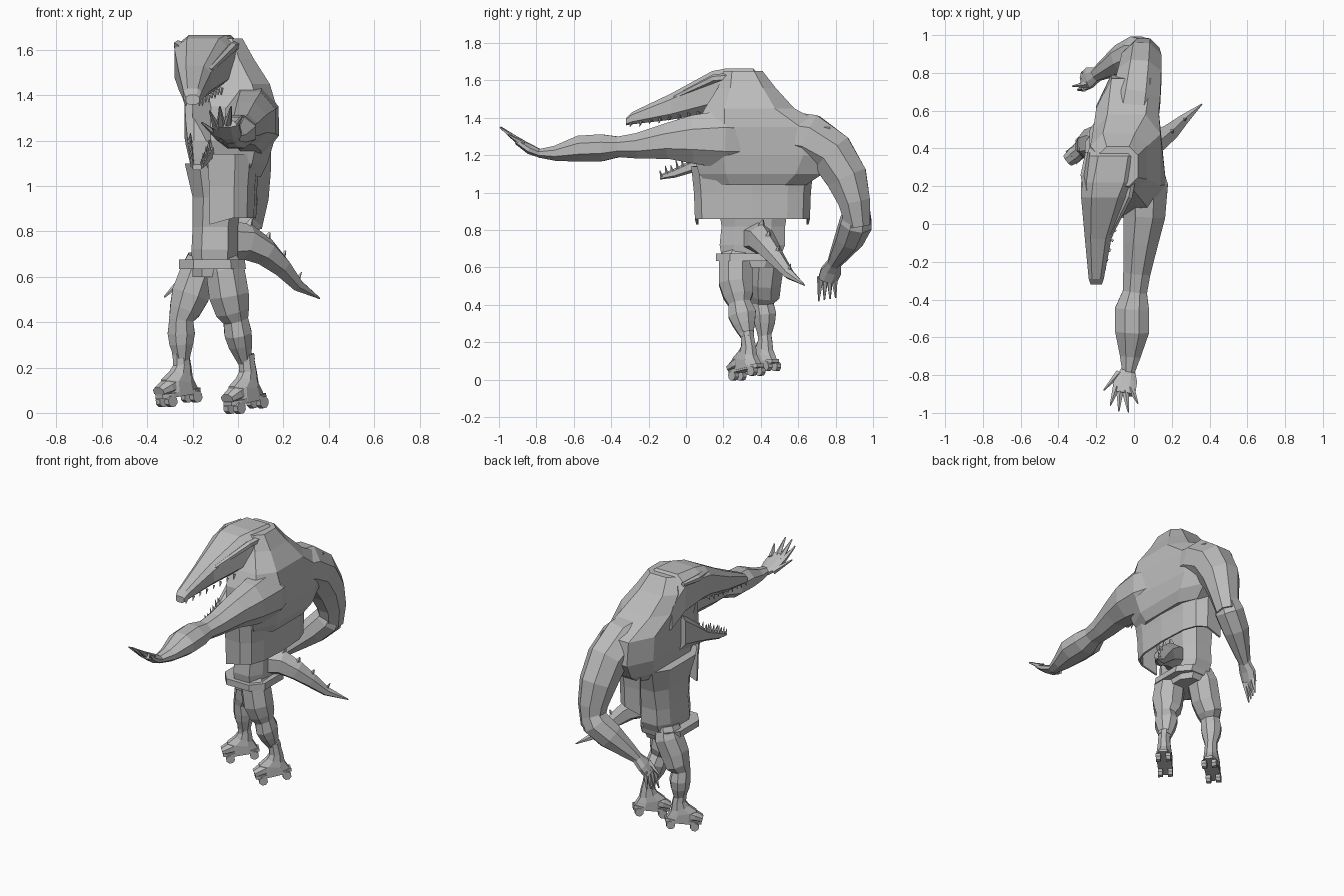
import bpy, bmesh, math
from mathutils import Vector, Matrix

cube = bpy.data.objects.get("Cube")
if cube:
    bpy.data.objects.remove(cube, do_unlink=True)

grey = bpy.data.materials.new("plain grey")
grey.use_nodes = True
tone = (0.5, 0.5, 0.5, 1)
grey.diffuse_color = tone
grey.node_tree.nodes["Principled BSDF"].inputs["Base Color"].default_value = tone

UP, BACK = Vector((0, 0, 1)), Vector((0, 1, 0))


def finish(name, bm):
    """Turn a bmesh into a flat shaded object."""
    bmesh.ops.recalc_face_normals(bm, faces=bm.faces)
    mesh = bpy.data.meshes.new(name)
    bm.to_mesh(mesh)
    bm.free()
    mesh.materials.append(grey)
    obj = bpy.data.objects.new(name, mesh)
    bpy.context.scene.collection.objects.link(obj)
    return obj


def skin(name, rings, closed=True):
    """Bridge rings of points, capping the ends when closed."""
    bm = bmesh.new()
    loops = [[bm.verts.new(p) for p in ring] for ring in rings]
    count = len(loops[0])
    for low, high in zip(loops, loops[1:]):
        for i in range(count if closed else count - 1):
            j = (i + 1) % count
            bm.faces.new((low[i], low[j], high[j], high[i]))
    if closed:
        bm.faces.new(loops[0])
        bm.faces.new(loops[-1])
    return finish(name, bm)


def tube(name, path, sides=8, ref=UP):
    """Limb along a path of (x, y, z, width radius, depth radius)."""
    spots = [Vector(p[:3]) for p in path]
    peak = math.cos(math.pi / sides)
    rings = []
    for i, p in enumerate(path):
        ahead = spots[min(i + 1, len(path) - 1)] - spots[max(i - 1, 0)]
        side = ref.cross(ahead).normalized() / peak
        rise = ahead.cross(side).normalized() / peak
        ring = []
        for k in range(sides):
            t = math.tau * (k + 0.5) / sides
            ring.append(spots[i] + side * p[3] * math.cos(t) + rise * p[-1] * math.sin(t))
        rings.append(ring)
    return skin(name, rings)


def rounded(t, power=0.65):
    c = math.cos(t)
    return math.copysign(abs(c) ** power, c)


def block(name, sections, axis="z", sides=8):
    """Loft of rounded boxes; each section is level, then low and high of both spans."""
    peak = rounded(math.pi / sides)
    rings = []
    for level, a, b, c, d in sections:
        ring = []
        for k in range(sides):
            t = math.tau * (k + 0.5) / sides
            u = (a + b) / 2 + (b - a) / 2 * rounded(t) / peak
            v = (c + d) / 2 + (d - c) / 2 * rounded(t - math.pi / 2) / peak
            ring.append((u, v, level) if axis == "z" else (u, level, v))
        rings.append(ring)
    return skin(name, rings)


def spike(name, base, tip, radius, sides=5):
    """Pointed cone used for teeth, claws and fins."""
    base, tip = Vector(base), Vector(tip)
    turn = (tip - base).to_track_quat("Z", "Y").to_matrix().to_4x4()
    bm = bmesh.new()
    bmesh.ops.create_cone(bm, cap_ends=True, segments=sides, radius1=radius, radius2=radius * 0.2,
                          depth=(tip - base).length, matrix=Matrix.Translation((base + tip) / 2) @ turn)
    return finish(name, bm)


# Torso: belly, broad shoulders and hump rising into the neck
block("belly", [(.6, -.2, -.01, .2, .48), (.72, -.205, 0, .18, .53), (.82, -.2, 0, .19, .53),
                (.95, -.2, .02, .17, .55), (1.1, -.235, .06, .13, .6)])
chest = block("chest", [(1.04, -.16, .1, .12, .64), (1.1, -.18, .13, .07, .73), (1.2, -.2, .16, .04, .79),
                        (1.35, -.2, .17, .05, .77), (1.45, -.22, .14, .1, .58),
                        (1.56, -.23, .07, .17, .48), (1.65, -.19, .02, .2, .41)])
for vert in chest.data.vertices:
    if vert.co.y > .5:
        vert.co.x = min(vert.co.x, .13)
block("waistband", [(.635, -.26, .035, .16, .5), (.675, -.26, .03, .16, .51)])

# Open vest hanging below the chest, split on the belly side
hem = []
for level, grow in ((.86, 0), (1.0, .005), (1.14, .02)):
    ring = []
    for k in range(9):
        t = math.pi * (k / 8 - 0.5) * 1.2
        drop = .03 if level < .9 and k in (0, 8) else 0
        ring.append((-.06 + (.14 + grow) * rounded(t),
                     .355 + (.31 + grow) * rounded(t - math.pi / 2), level - drop))
    hem.append(ring)
vest = skin("vest_skirt", hem, closed=False)
shell = vest.modifiers.new("cloth thickness", "SOLIDIFY")
shell.thickness = 0.012

# Head with long open jaws and brow ridges
block("upper_head", [(-.32, -.23, -.17, 1.36, 1.4), (-.29, -.24, -.16, 1.365, 1.43),
                     (-.08, -.26, -.12, 1.39, 1.53), (.14, -.28, -.03, 1.43, 1.65),
                     (.22, -.28, .01, 1.43, 1.665), (.36, -.25, .03, 1.38, 1.665),
                     (.46, -.22, .05, 1.3, 1.54)], axis="y")
for middle, reach in ((-.135, 1), (-.135, -1)):
    tube("brow_ridge", [(middle + reach * .05 - .04, -.06, 1.51, .01, .01),
                        (middle + reach * .11, .15, 1.61, .018, .02),
                        (middle + reach * .13, .26, 1.62, .018, .02),
                        (middle + reach * .11, .38, 1.62, .012, .012)], sides=6)
block("lower_jaw", [(-.14, -.2, -.16, 1.07, 1.095), (-.06, -.21, -.14, 1.08, 1.13),
                    (.08, -.22, -.1, 1.12, 1.2), (.22, -.23, -.06, 1.14, 1.32),
                    (.34, -.235, 0, 1.15, 1.42)], axis="y")
jaw_edges = (("upper_tooth", (-.23, -.29, 1.375), (-.25, .12, 1.44), -.03),
             ("upper_tooth", (-.17, -.29, 1.375), (-.06, .12, 1.44), -.03),
             ("lower_tooth", (-.2, -.13, 1.085), (-.21, .1, 1.2), .045),
             ("lower_tooth", (-.16, -.13, 1.085), (-.11, .1, 1.2), .045))
for label, start, end, length in jaw_edges:
    for k in range(9):
        root = Vector(start).lerp(Vector(end), k / 8)
        spike(label, root, root + Vector((0, -.01, length * (1 if k % 2 else .75))), .009, 4)

# Reaching arm, swelling into the shoulder
tube("reaching_arm", [(.03, .36, 1.28, .1, .14), (.055, .2, 1.285, .125, .155), (.055, .04, 1.285, .11, .13),
                      (.035, -.1, 1.275, .092, .095), (.015, -.26, 1.25, .072, .068),
                      (.005, -.36, 1.245, .064, .055), (-.01, -.45, 1.24, .09, .072),
                      (-.01, -.57, 1.235, .09, .07), (-.02, -.7, 1.21, .055, .04),
                      (-.03, -.79, 1.21, .032, .022)])
tube("reaching_palm", [(-.03, -.77, 1.205, .035, .02), (-.045, -.83, 1.23, .062, .025),
                       (-.055, -.9, 1.275, .06, .018)])
for root, tip in (((-.08, -.79, 1.215), (-.16, -.88, 1.28)), ((-.095, -.87, 1.26), (-.125, -.96, 1.33)),
                  ((-.075, -.89, 1.27), (-.08, -.99, 1.35)), ((-.045, -.89, 1.27), (-.03, -.995, 1.35)),
                  ((-.015, -.87, 1.26), (.02, -.95, 1.31))):
    spike("reaching_finger", root, tip, .02)

# Bent arm hanging behind
tube("bent_upper_arm", [(-.02, .5, 1.32, .12, .14), (.01, .66, 1.29, .13, .13), (.03, .78, 1.21, .12, .115),
                        (.04, .86, 1.08, .11, .105), (.05, .9, .95, .085, .085), (.04, .92, .82, .065, .065)],
     ref=Vector((1, 0, 0)))
tube("bent_forearm", [(.06, .92, .93, .06, .06), (.02, .91, .84, .085, .085), (-.06, .875, .76, .08, .075),
                      (-.15, .82, .67, .05, .05), (-.2, .79, .62, .032, .035)], ref=BACK)
tube("bent_palm", [(-.19, .795, .63, .028, .035), (-.235, .775, .58, .025, .055),
                   (-.265, .755, .53, .022, .05)], ref=BACK)
for k in range(4):
    shift = .03 * k
    spike("bent_finger", (-.26, .72 + shift * .8, .55), (-.3 + shift * .3, .71 + shift, .42 + shift * .2), .02)
spike("bent_thumb", (-.24, .74, .59), (-.325, .73, .51), .02)

# Legs and thick thighs
tube("left_leg", [(-.075, .29, .69, .06, .08), (-.055, .265, .62, .085, .09), (-.04, .265, .52, .088, .09),
                  (-.025, .28, .45, .075, .08), (-.01, .285, .41, .055, .06), (0, .3, .35, .06, .075),
                  (.01, .31, .3, .052, .06), (.03, .33, .22, .028, .03)], ref=BACK)
tube("right_leg", [(-.16, .42, .69, .06, .08), (-.175, .43, .62, .08, .095), (-.21, .42, .52, .083, .088),
                   (-.235, .42, .45, .068, .08), (-.25, .41, .41, .053, .058), (-.25, .42, .35, .06, .062),
                   (-.25, .42, .3, .052, .055), (-.245, .42, .22, .028, .03)], ref=BACK)


# Roller skates, toe along local x
def skate(side, ankle, turn, tilt):
    place = (Matrix.Translation(ankle) @ Matrix.Rotation(turn, 4, "Z") @ Matrix.Rotation(tilt, 4, "Y"))
    parts = [tube(side + "_boot", [(0, 0, .03, .034, .034), (0, 0, -.03, .04, .036), (.01, 0, -.07, .055, .04),
                                   (.03, 0, -.1, .085, .045), (.03, 0, -.15, .095, .045)], ref=BACK),
             tube(side + "_toe_cap", [(.05, 0, -.105, .036, .038), (.1, 0, -.115, .042, .034),
                                      (.15, 0, -.128, .034, .022)]),
             tube(side + "_cuff", [(0, 0, .02, .037, .037), (0, 0, .045, .037, .037)], ref=BACK),
             block(side + "_sole", [(-.16, -.07, .15, -.044, .044), (-.14, -.07, .15, -.044, .044)])]
    for x in (-.035, .11):
        for y in (-.03, .03):
            parts.append(tube(side + "_wheel", [(x, y - .014, -.175, .025, .025),
                                                (x, y + .014, -.175, .025, .025)]))
    for part in parts:
        part.data.transform(place)


skate("left", (.04, .33, .213), math.radians(225), math.radians(10))
skate("right", (-.25, .42, .24), math.radians(220), math.radians(8))

# Tail with ridge spikes
tail = [(-.06, .36, .755, .07, .08), (.04, .4, .755, .065, .07), (.12, .435, .71, .055, .055),
        (.19, .485, .645, .043, .04), (.26, .55, .565, .027, .025), (.36, .635, .505, .003, .003)]
tube("tail", tail, sides=6)
for x, y, z, wide, tall in tail[1:5]:
    spike("tail_spike", (x, y, z + tall * .7), (x + .02, y + .01, z + tall + .03), wide * .45, 4)
